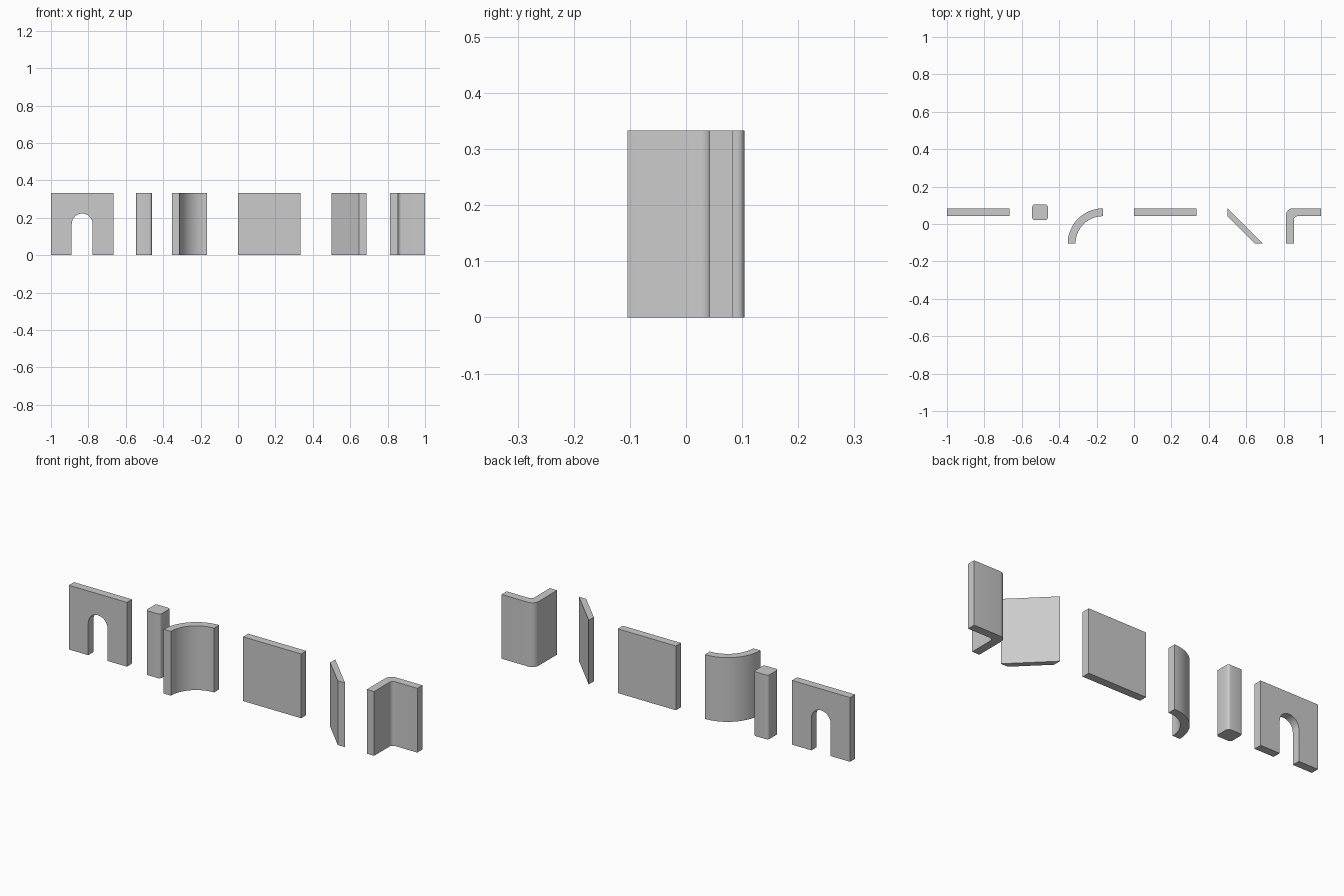
import bpy, bmesh
from math import sin, cos, pi, radians

if "Cube" in bpy.data.objects:
    bpy.data.objects.remove(bpy.data.objects["Cube"])

H = 1 / 3              # wall height
Y0, Y1 = 1 / 24, 1 / 12  # straight wall depth range
LOW = -5 / 48          # front edge of the corner pieces


def arc(cx, cy, r, a0, a1, n):
    """Points on an arc, angles in degrees."""
    return [(cx + r * cos(radians(a0 + (a1 - a0) * i / n)),
             cy + r * sin(radians(a0 + (a1 - a0) * i / n))) for i in range(n + 1)]


def prism(name, outline, place, offset):
    """Extrude a flat outline; place maps a 2D point into 3D."""
    bm = bmesh.new()
    face = bm.faces.new([bm.verts.new(place(*p)) for p in outline])
    ext = bmesh.ops.extrude_face_region(bm, geom=[face])["geom"]
    bmesh.ops.translate(bm, vec=offset,
                        verts=[g for g in ext if isinstance(g, bmesh.types.BMVert)])
    bmesh.ops.recalc_face_normals(bm, faces=bm.faces)
    mesh = bpy.data.meshes.new(name)
    bm.to_mesh(mesh)
    bm.free()
    obj = bpy.data.objects.new(name, mesh)
    bpy.context.collection.objects.link(obj)
    bpy.ops.object.select_all(action='DESELECT')
    obj.select_set(True)
    bpy.context.view_layer.objects.active = obj
    bpy.ops.object.shade_smooth_by_angle(angle=radians(35))
    return obj


def upright(name, plan):
    """Raise a floor plan to full wall height."""
    return prism(name, plan, lambda x, y: (x, y, 0), (0, 0, H))


# Wall with an arched doorway
cx, r = -5 / 6, 1 / 18
door = [(-1, 0), (cx - r, 0)] + arc(cx, H / 2, r, 180, 0, 16) \
    + [(cx + r, 0), (-2 / 3, 0), (-2 / 3, H), (-1, H)]
prism("doorway_wall", door, lambda x, z: (x, Y0, z), (0, Y1 - Y0, 0))

# Square pillar with rounded corners
px, py, half, pr = -0.5025, 1 / 16, 1 / 24, 0.013
pillar = []
for k, (sx, sy) in enumerate([(1, 1), (-1, 1), (-1, -1), (1, -1)]):
    pillar += arc(px + sx * (half - pr), py + sy * (half - pr), pr,
                  90 * k, 90 * k + 90, 4)
upright("pillar", pillar)

# Quarter-round wall
ccx, ro = -1 / 6, 3 / 16
upright("curved_wall", arc(ccx, LOW, ro, 90, 180, 20)
        + arc(ccx, LOW, ro - 1 / 24, 180, 90, 20))

# Plain straight wall
upright("straight_wall", [(0, Y0), (H, Y0), (H, Y1), (0, Y1)])

# Diagonal wall with ends cut square to the grid
upright("diagonal_wall", [(0.5, Y1), (0.5, Y0), (0.5 + 7 / 48, LOW), (0.5 + 9 / 48, LOW)])

# L-shaped corner wall, rounded inside and out
xl, xi, co, ci = 13 / 16, 13 / 16 + 1 / 24, 0.036, 0.02
upright("corner_wall", [(xl, LOW), (xi, LOW)]
        + arc(xi + ci, Y0 - ci, ci, 180, 90, 6)
        + [(1, Y0), (1, Y1)]
        + arc(xl + co, Y1 - co, co, 90, 180, 6))
